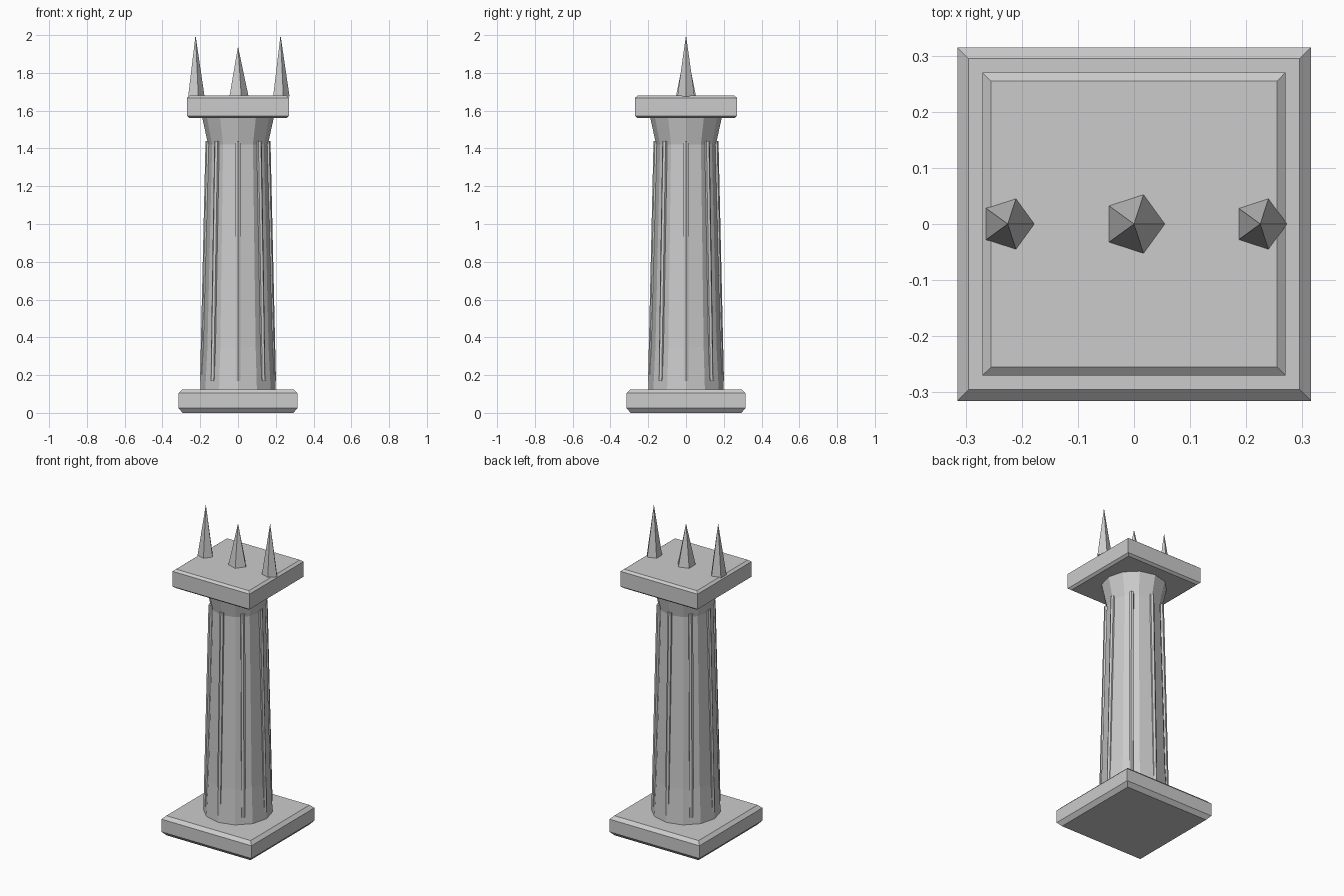
import bpy, bmesh
from math import cos, sin, pi, tau
from mathutils import Vector

if "Cube" in bpy.data.objects:
    bpy.data.objects.remove(bpy.data.objects["Cube"])


def loft(name, rings):
    """Skin a stack of equal-length point rings; a one-point last ring makes a tip."""
    bm = bmesh.new()
    vs = [[bm.verts.new(p) for p in ring] for ring in rings]
    n = len(vs[0])
    bm.faces.new(vs[0])
    for a, b in zip(vs, vs[1:]):
        for i in range(n):
            j = (i + 1) % n
            if len(b) == 1:
                bm.faces.new((a[i], a[j], b[0]))
            else:
                bm.faces.new((a[i], a[j], b[j], b[i]))
    if len(vs[-1]) > 2:
        bm.faces.new(vs[-1])
    bmesh.ops.recalc_face_normals(bm, faces=bm.faces)
    me = bpy.data.meshes.new(name)
    bm.to_mesh(me)
    bm.free()
    ob = bpy.data.objects.new(name, me)
    bpy.context.collection.objects.link(ob)
    return ob


def ring(n, r, z, start=0.0, x=0.0, y=0.0):
    return [Vector((x + r * cos(start + tau * i / n), y + r * sin(start + tau * i / n), z))
            for i in range(n)]


def slab(name, profile):
    """Square slab from (half width, z) steps."""
    return loft(name, [ring(4, h * 2 ** 0.5, z, pi / 4) for h, z in profile])


# square base and top slab with chamfered edges
slab("base_slab", [(0.293, 0), (0.315, 0.025), (0.315, 0.105), (0.295, 0.125)])
slab("top_slab", [(0.255, 1.56), (0.27, 1.572), (0.27, 1.668), (0.255, 1.68)])

# twelve-sided shaft with flared foot and neck
loft("shaft", [ring(12, r, z) for r, z in
               [(0.2, 0.12), (0.187, 0.345), (0.158, 1.42), (0.19, 1.565)]])

# eight thin ribs leaning with the shaft
for k in range(8):
    a = k * tau / 8
    low, high = 0.187, 0.158
    loft(f"rib_{k + 1}", [ring(6, 0.014, z, a, r * cos(a), r * sin(a))
                          for r, z in [(low, 0.17), (high, 1.44)]])

# three five-sided spikes
for name, x, r, tip in [("left_spike", -0.225, 0.048, 2.0),
                        ("middle_spike", 0, 0.056, 1.94),
                        ("right_spike", 0.225, 0.048, 2.0)]:
    loft(name, [ring(5, r, 1.675, x=x), [Vector((x, 0, tip))]])
